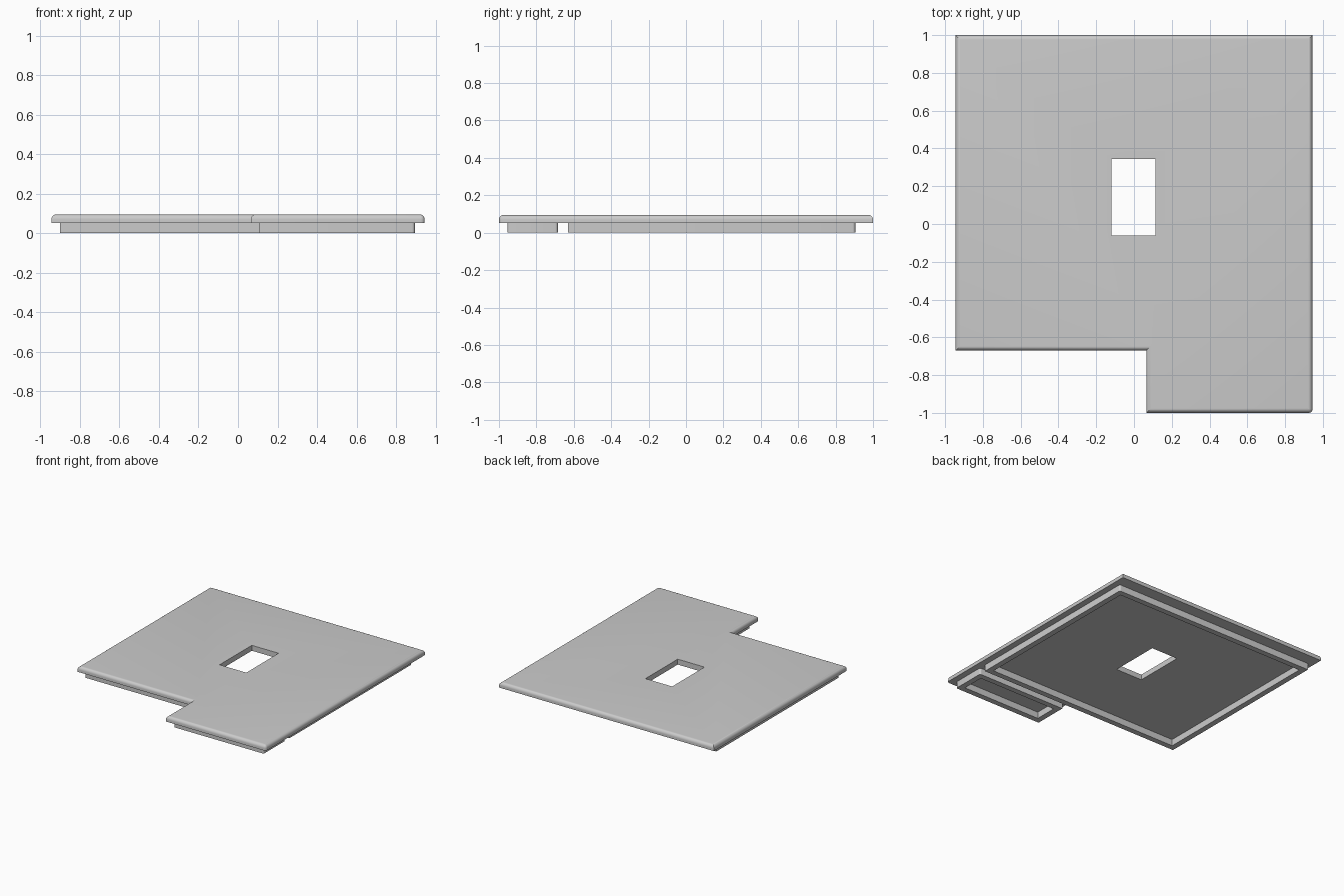
import bpy
import bmesh
import math

old = bpy.data.objects.get("Cube")
if old:
    bpy.data.objects.remove(old)

grey = bpy.data.materials.new("plain_grey")
grey.use_nodes = True
colour = (0.6, 0.6, 0.6, 1)
grey.diffuse_color = colour
grey.node_tree.nodes["Principled BSDF"].inputs["Base Color"].default_value = colour

BASE, TOP = 0.052, 0.095   # underside and top of the plate
LIP = 0.045                # width of the ribs underneath


def rect(x0, x1, y0, y1):
    return [(x0, y0), (x1, y0), (x1, y1), (x0, y1)]


def prism(name, outline, z0, z1, round_corners=(), radius=0.02, top_round=0):
    """Extrude an outline, round chosen upright corners, then the top rim."""
    bm = bmesh.new()
    face = bm.faces.new([bm.verts.new((x, y, z0)) for x, y in outline])
    ext = bmesh.ops.extrude_face_region(bm, geom=[face])
    for v in ext["geom"]:
        if isinstance(v, bmesh.types.BMVert):
            v.co.z = z1
    bmesh.ops.recalc_face_normals(bm, faces=bm.faces)
    uprights = [e for e in bm.edges
                if abs(e.verts[0].co.z - e.verts[1].co.z) > 0.001
                and any(math.dist(e.verts[0].co.xy, outline[i]) < 0.001 for i in round_corners)]
    if uprights:
        bmesh.ops.bevel(bm, geom=uprights, offset=radius, segments=5,
                        profile=0.5, affect='EDGES')
    if top_round:
        rim = [e for e in bm.edges if all(v.co.z > z1 - 0.001 for v in e.verts)]
        bmesh.ops.bevel(bm, geom=rim, offset=top_round, segments=6,
                        profile=0.5, affect='EDGES')
    mesh = bpy.data.meshes.new(name)
    bm.to_mesh(mesh)
    bm.free()
    obj = bpy.data.objects.new(name, mesh)
    mesh.materials.append(grey)
    bpy.context.collection.objects.link(obj)
    return obj


def cut(obj, outline, z0, z1):
    """Cut a straight-sided opening, then smooth the rounded edges."""
    cutter = prism("opening_cutter", outline, z0, z1)
    cutter.hide_render = True
    mod = obj.modifiers.new("opening", 'BOOLEAN')
    mod.operation = 'DIFFERENCE'
    mod.solver = 'EXACT'
    mod.object = cutter
    bpy.ops.object.select_all(action='DESELECT')
    bpy.context.view_layer.objects.active = obj
    obj.select_set(True)
    bpy.ops.object.modifier_apply(modifier=mod.name)
    bpy.data.objects.remove(cutter)
    bpy.ops.object.shade_smooth_by_angle(angle=math.radians(30))


def rib(name, x0, x1, y0, y1, round_corners):
    """Rectangular frame under the plate."""
    obj = prism(name, rect(x0, x1, y0, y1), 0, BASE, round_corners, 0.015)
    cut(obj, rect(x0 + LIP, x1 - LIP, y0 + LIP, y1 - LIP), -0.1, 0.2)


# Plate with a notched front corner, rounded rim and a rectangular opening
plate = prism("cover_plate",
              [(-0.945, -0.67), (0.065, -0.67), (0.065, -1), (0.945, -1),
               (0.945, 1), (-0.945, 1)],
              BASE, TOP, round_corners=[3], top_round=0.025)
cut(plate, rect(-0.12, 0.115, -0.06, 0.345), -0.1, 0.2)

# Locating ribs underneath
rib("main_rib", -0.9, 0.895, -0.63, 0.905, [2])
rib("front_rib", 0.11, 0.895, -0.955, -0.685, [1, 2])
